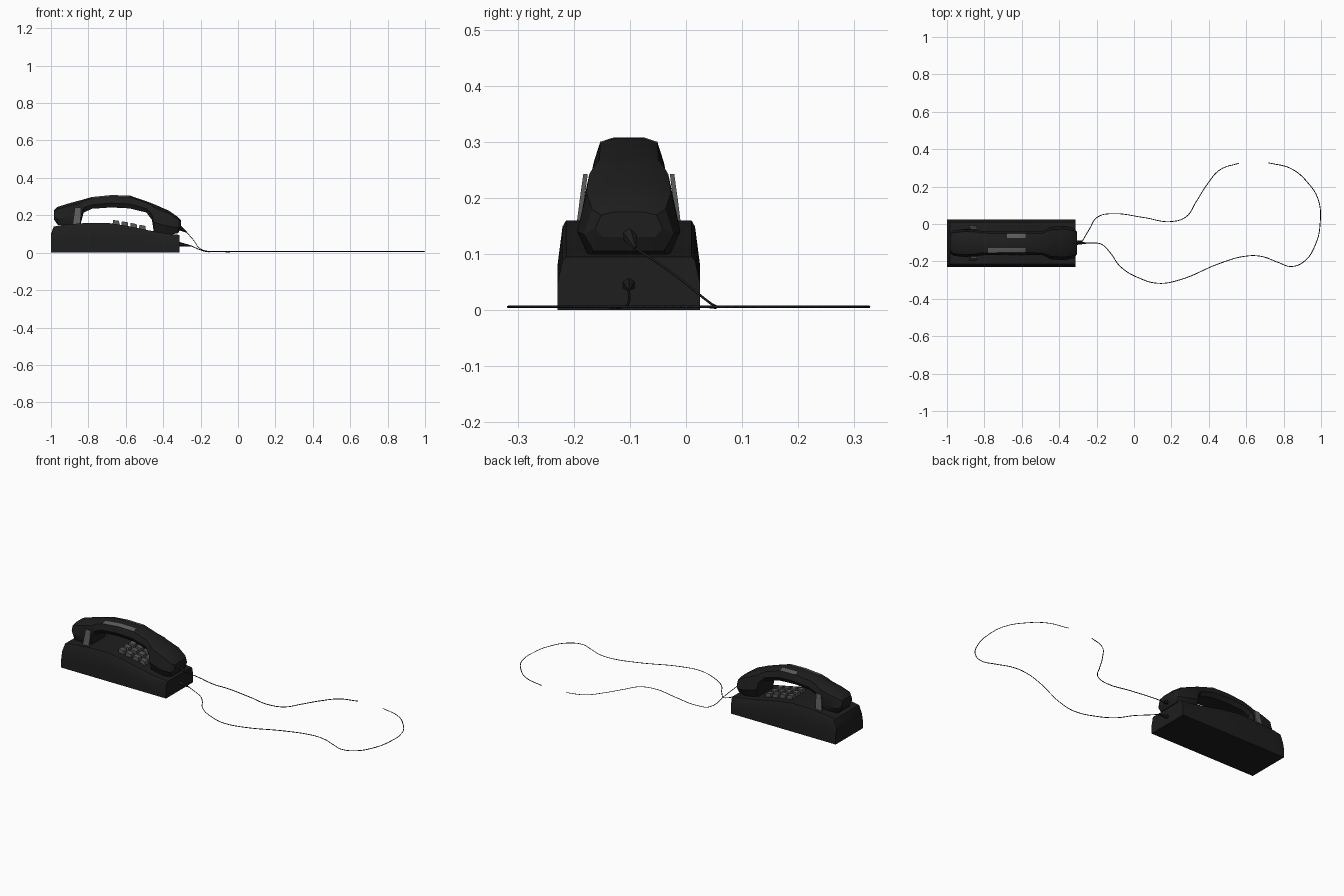
import bpy, bmesh, math
from mathutils import Vector

cube = bpy.data.objects.get("Cube")
if cube:
    bpy.data.objects.remove(cube, do_unlink=True)

MID = -0.102  # depth of the telephone's centre line


def material(name, value):
    m = bpy.data.materials.new(name)
    m.use_nodes = True
    m.diffuse_color = (value, value, value, 1)
    m.node_tree.nodes["Principled BSDF"].inputs["Base Color"].default_value = m.diffuse_color
    return m


black = material("black plastic", 0.013)
grey = material("worn grey", 0.11)
key_grey = material("key grey", 0.09)


def add_object(name, bm, *mats):
    bmesh.ops.recalc_face_normals(bm, faces=bm.faces)
    mesh = bpy.data.meshes.new(name)
    bm.to_mesh(mesh)
    bm.free()
    for m in mats:
        mesh.materials.append(m)
    ob = bpy.data.objects.new(name, mesh)
    bpy.context.collection.objects.link(ob)
    return ob


def loft(name, stations, section, *mats):
    """Skin half sections (half width, height share), mirrored about MID, along x."""
    bm = bmesh.new()
    rings = []
    for x, top, bottom, half in stations:
        side = [(w * half, bottom + t * (top - bottom)) for w, t in section]
        loop = side + [(-w, z) for w, z in reversed(side)]
        rings.append([bm.verts.new((x, MID + w, z)) for w, z in loop])
    n = len(rings[0])
    for a, b in zip(rings, rings[1:]):
        for i in range(n):
            j = (i + 1) % n
            bm.faces.new((a[i], a[j], b[j], b[i]))
    bm.faces.new(rings[0])
    bm.faces.new(rings[-1])
    return add_object(name, bm, *mats)


def smooth(ob, degrees=30):
    bpy.ops.object.select_all(action="DESELECT")
    ob.select_set(True)
    bpy.context.view_layer.objects.active = ob
    bpy.ops.object.shade_smooth_by_angle(angle=math.radians(degrees))


# Base: wedge body with a gently falling top
base_top = [(-1, .1), (-.985, .14), (-.93, .15), (-.8, .16), (-.7, .16),
            (-.6, .145), (-.48, .12), (-.4, .105), (-.312, .095)]
base = loft("base", [(x, z, 0, .127) for x, z in base_top],
            [(.88, 1), (.93, .93), (1, .5), (1, 0)], black)
smooth(base)


def top_height(x):
    for (a, za), (b, zb) in zip(base_top, base_top[1:]):
        if a <= x <= b:
            return za + (zb - za) * (x - a) / (b - a)


# Handset: two cups joined by an arched grip
handset = loft("handset", [
    (-.985, .225, .18, .05), (-.965, .245, .15, .068), (-.9, .265, .14, .075),
    (-.845, .28, .14, .072), (-.825, .285, .215, .066), (-.78, .298, .235, .064),
    (-.68, .308, .242, .062), (-.58, .306, .237, .062), (-.49, .275, .215, .064),
    (-.46, .264, .175, .078), (-.45, .26, .11, .086), (-.37, .225, .095, .092),
    (-.32, .19, .105, .08), (-.305, .175, .13, .06)],
    [(.42, 1), (.82, .88), (1, .35), (.78, 0)], black, grey)
# Worn patches along the upper edges of the grip
for f in handset.data.polygons:
    c = f.center
    if c.z > .29 and -.74 < c.x < -.6 and abs(c.y - MID) > .03:
        if c.y < MID or c.x > -.65:
            f.material_index = 1
smooth(handset)

# Cradle prongs: leaning plates on both sides of the rear cup
for name, s in (("front_prong", -1), ("back_prong", 1)):
    bm = bmesh.new()
    outline = [(-.885, .145, .094), (-.845, .145, .094), (-.84, .2, .087),
               (-.84, .243, .081), (-.872, .243, .081)]
    face = bm.faces.new([bm.verts.new((x, MID + s * w, z)) for x, z, w in outline])
    made = bmesh.ops.extrude_face_region(bm, geom=[face])["geom"]
    bmesh.ops.translate(bm, vec=(0, -s * .008, 0),
                        verts=[v for v in made if isinstance(v, bmesh.types.BMVert)])
    add_object(name, bm, grey)

# Keypad: four rows of three tapered keys following the slope
bm = bmesh.new()
for row in range(4):
    for col in (-1, 0, 1):
        x = -.652 + row * .047
        made = bmesh.ops.create_cube(bm, size=1)["verts"]
        for v in made:
            taper = .85 if v.co.z > 0 else 1
            px = x + v.co.x * .038 * taper
            v.co = Vector((px, MID + col * .046 + v.co.y * .036 * taper,
                           top_height(px) + .005 + v.co.z * .03))
add_object("keypad", bm, key_grey)


# Strain reliefs where the cord enters
def relief(name, start, end, radius):
    start, end = Vector(start), Vector(end)
    bm = bmesh.new()
    bmesh.ops.create_cone(bm, cap_ends=True, segments=6, radius1=radius,
                          radius2=.003, depth=(end - start).length)
    turn = (end - start).to_track_quat("Z", "Y").to_matrix().to_4x4()
    bmesh.ops.transform(bm, matrix=turn, verts=bm.verts)
    bmesh.ops.translate(bm, vec=(start + end) / 2, verts=bm.verts)
    add_object(name, bm, black)


relief("handset_strain_relief", (-.315, MID, .135), (-.275, MID + .012, .11), .015)
relief("base_strain_relief", (-.32, MID, .046), (-.25, MID, .036), .013)


# Cord: thin loop lying on the table
def cord(name, lead, flat):
    curve = bpy.data.curves.new(name, "CURVE")
    curve.dimensions = "3D"
    curve.bevel_depth = .0022
    curve.bevel_resolution = 0
    curve.resolution_u = 8
    points = lead + [(x, y, .006) for x, y in flat]
    spline = curve.splines.new("BEZIER")
    spline.bezier_points.add(len(points) - 1)
    for p, co in zip(spline.bezier_points, points):
        p.co = co
        p.handle_left_type = p.handle_right_type = "AUTO"
    curve.materials.append(black)
    ob = bpy.data.objects.new(name, curve)
    bpy.context.collection.objects.link(ob)


cord("handset_cord", [(-.275, MID + .012, .11), (-.24, -.03, .07), (-.19, .04, .015)],
     [(-.11, .055), (.05, .035), (.2, .013), (.28, .04), (.33, .115),
      (.39, .21), (.46, .29), (.56, .325)])
cord("base_cord", [(-.25, MID, .036), (-.2, MID, .015)],
     [(-.17, -.11), (-.13, -.15), (-.07, -.23), (.03, -.29), (.13, -.317),
      (.24, -.3), (.46, -.21), (.59, -.173), (.68, -.173), (.77, -.205), (.84, -.227),
      (.91, -.2), (.97, -.11), (.995, 0), (.985, .13), (.93, .22), (.84, .296), (.72, .327)])
